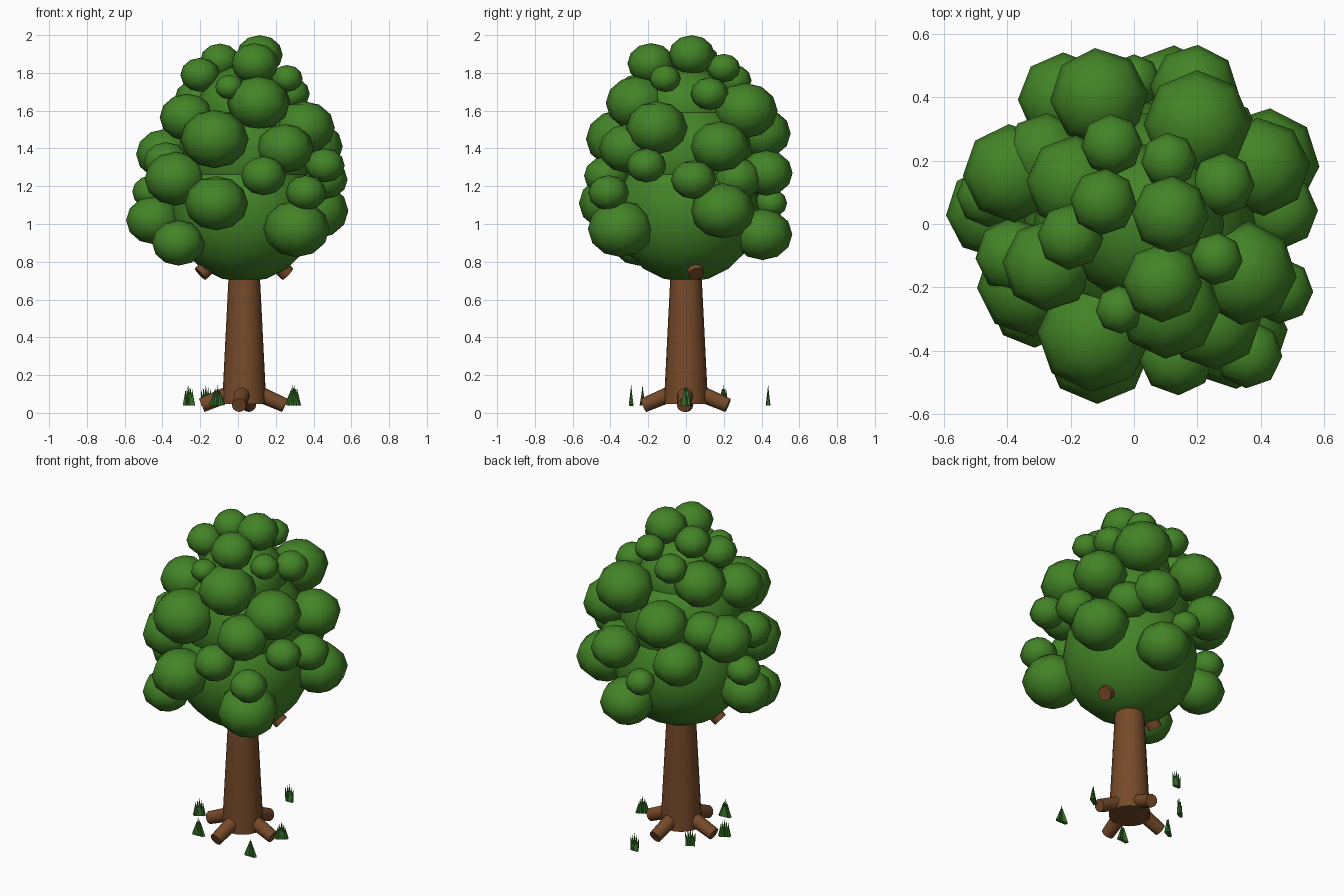
import bpy, bmesh, math, random
from mathutils import Vector, Matrix

if "Cube" in bpy.data.objects:
    bpy.data.objects.remove(bpy.data.objects["Cube"])

random.seed(4)


def material(name, rgb):
    m = bpy.data.materials.new(name)
    m.diffuse_color = (*rgb, 1)
    m.use_nodes = True
    m.node_tree.nodes["Principled BSDF"].inputs["Base Color"].default_value = m.diffuse_color
    return m


LEAF = material("leaf green", (0.056, 0.23, 0.02))
BARK = material("bark brown", (0.18, 0.068, 0.022))
GRASS = material("grass green", (0.042, 0.18, 0.025))


def finish(bm, name, mat, angle=None):
    me = bpy.data.meshes.new(name)
    bm.to_mesh(me)
    bm.free()
    me.materials.append(mat)
    ob = bpy.data.objects.new(name, me)
    bpy.context.collection.objects.link(ob)
    if angle:
        bpy.ops.object.select_all(action='DESELECT')
        ob.select_set(True)
        bpy.context.view_layer.objects.active = ob
        bpy.ops.object.shade_smooth_by_angle(angle=math.radians(angle))
    return ob


def limb(bm, a, b, r1, r2, sides):
    """Tapered cylinder from point a to point b."""
    a, b = Vector(a), Vector(b)
    d = b - a
    rot = d.to_track_quat('Z', 'Y').to_matrix().to_4x4()
    bmesh.ops.create_cone(bm, cap_ends=True, segments=sides, radius1=r1, radius2=r2,
                          depth=d.length, matrix=Matrix.Translation((a + b) / 2) @ rot)


def puff(bm, x, y, z, r, rz, segs=8, rings=6, turn=0):
    mat = (Matrix.Translation((x, y, z)) @ Matrix.Rotation(turn, 4, 'Z')
           @ Matrix.Diagonal((r, r, rz, 1)))
    bmesh.ops.create_uvsphere(bm, u_segments=segs, v_segments=rings, radius=1, matrix=mat)


CX = 0.033

# Trunk
bm = bmesh.new()
limb(bm, (CX, 0, 0.047), (CX, 0, 0.9), 0.117, 0.074, 20)
finish(bm, "trunk", BARK, 40)

# Roots spreading along the four axes
bm = bmesh.new()
for x, y in [(0.248, -0.01), (-0.192, 0.0), (0.005, -0.225), (0.058, 0.222)]:
    limb(bm, (CX, 0, 0.135), (x, y, 0.04), 0.045, 0.038, 12)
finish(bm, "roots", BARK, 40)

# Branch stubs under the crown
bm = bmesh.new()
for x, y in [(0.263, 0.055), (-0.2, -0.055)]:
    limb(bm, (CX, 0, 0.95), (x, y, 0.735), 0.045, 0.042, 12)
finish(bm, "branch_stubs", BARK, 40)

# Crown core: three stacked ellipsoids
bm = bmesh.new()
for z, r, rz in [(1.07, .385, .378), (1.37, .35, .32), (1.6, .25, .24)]:
    puff(bm, CX, 0, z, r, rz, 16, 10)
finish(bm, "crown_core", LEAF, 60)

# Leaf clumps: x, y, z, radius
clumps = [
    # top
    (.115, .03, 1.895, .122), (-.096, .07, 1.865, .105), (.09, -.185, 1.85, .125),
    (-.2, -.04, 1.79, .105), (.26, -.11, 1.77, .083), (.28, .125, 1.69, .1),
    (.11, .2, 1.825, .088), (-.07, .25, 1.76, .097), (-.045, -.27, 1.725, .076),
    # upper ring
    (.108, -.26, 1.64, .165), (.2, .315, 1.6, .17), (-.19, .13, 1.65, .15),
    (-.27, -.13, 1.565, .145), (.35, -.155, 1.51, .163), (-.125, -.35, 1.45, .18),
    (-.11, .4, 1.48, .155),
    # middle ring
    (.4, .18, 1.41, .155), (.25, -.31, 1.4, .15), (-.385, .16, 1.37, .155),
    (-.28, .22, 1.41, .13), (.46, -.21, 1.31, .105), (.46, .04, 1.235, .12),
    (.135, -.42, 1.255, .12), (-.33, -.19, 1.24, .165), (-.38, -.1, 1.33, .12),
    (.19, .425, 1.27, .14), (-.22, .395, 1.26, .146), (.27, .27, 1.24, .13),
    # lower ring
    (-.46, .09, 1.17, .1), (.36, -.41, 1.165, .108), (-.115, -.4, 1.11, .167),
    (.415, .195, 1.07, .17), (-.445, .04, 1.02, .148), (.31, -.345, .975, .175),
    (-.315, -.25, .9, .14), (.12, .405, .945, .158),
]
bm = bmesh.new()
for x, y, z, r in clumps:
    puff(bm, x, y, z, r, r * 0.86, turn=random.uniform(-.1, .1))
puff(bm, 0, .45, 1.11, .085, .075)  # small one at the back
finish(bm, "leaf_clumps", LEAF, 60)

# Grass tufts: short rows of blades (x, y, row angle, half width at base and at tip)
tufts = [(.29, -.29, 0, .03, .008), (.3, 0, .6, .028, .016), (.05, .435, 0, .012, .03),
         (-.17, .2, .5, .016, .03), (-.26, -.01, .5, .024, .02), (-.11, -.23, .1, .03, .012)]
bm = bmesh.new()
for x, y, ang, w0, w1 in tufts:
    c, s = math.cos(ang), math.sin(ang)
    for i in range(5):
        t = (i - 2) / 2
        limb(bm, (x + w0 * t * c, y + w0 * t * s, .04),
             (x + w1 * t * c, y + w1 * t * s, .15 - .025 * abs(t)), .013, 0, 5)
finish(bm, "grass_tufts", GRASS)
